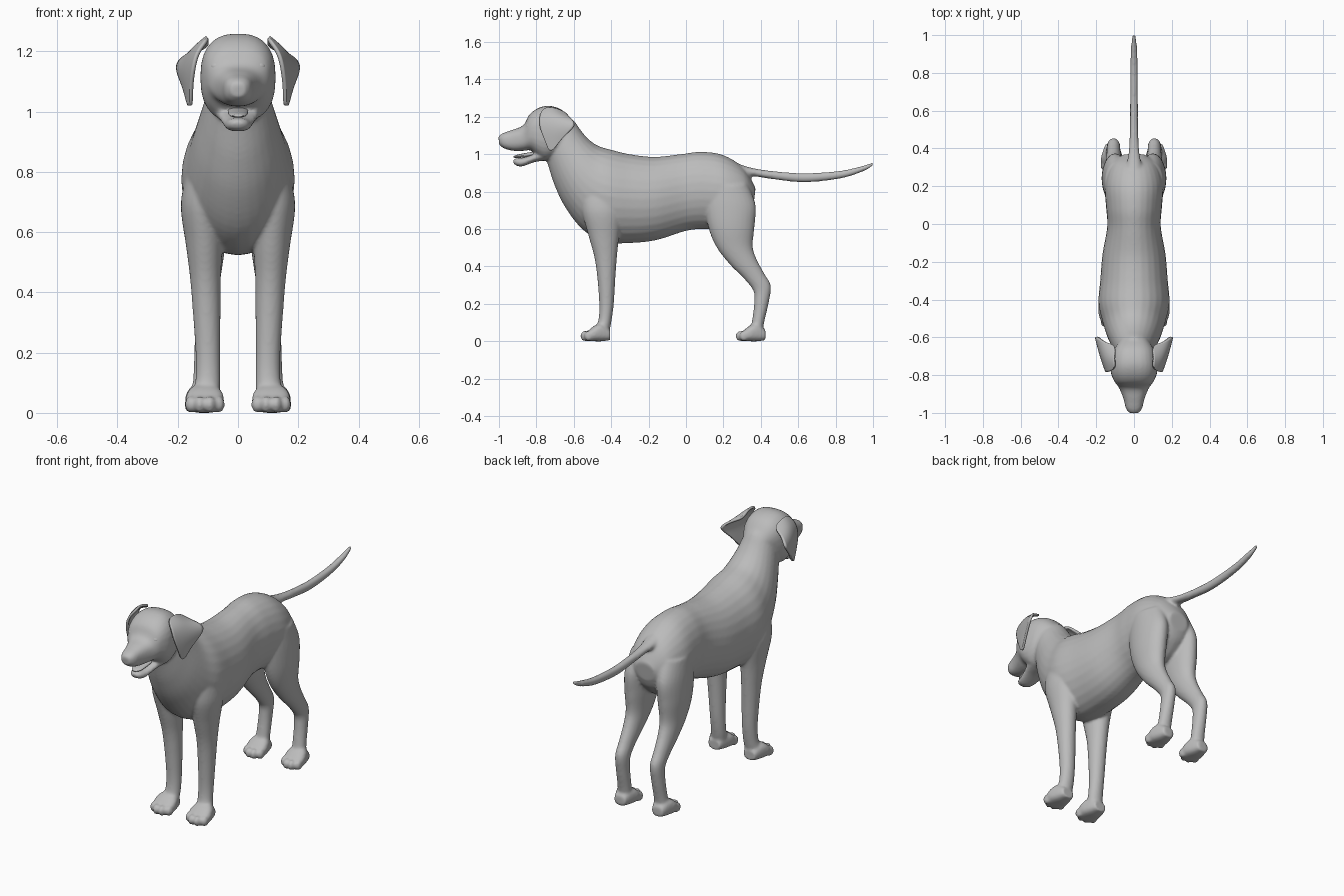
import bpy, bmesh, math
from mathutils import Matrix

coat = bpy.data.materials.new("grey_coat")
coat.diffuse_color = (0.5, 0.5, 0.5, 1)


def spline(stations, steps=5):
    """Catmull-Rom interpolation through cross-section stations."""
    p = [stations[0]] + list(stations) + [stations[-1]]
    out = []
    for i in range(1, len(p) - 2):
        for s in range(steps):
            t = s / steps
            out.append([0.5 * (2 * b + (c - a) * t + (2 * a - 5 * b + 4 * c - d) * t * t
                               + (3 * b - a - 3 * c + d) * t ** 3)
                        for a, b, c, d in zip(*p[i - 1:i + 3])])
    return out + [list(stations[-1])]


def loft(bm, stations, power=1.0, sides=28, mirror=(1,)):
    """Oval tube; station = y, z of one edge, y, z of other edge, centre x, half width."""
    for sx in mirror:
        rings = []
        for ya, za, yb, zb, cx, rx in spline(stations):
            ring = []
            for k in range(sides):
                a = 2 * math.pi * k / sides
                c = math.copysign(abs(math.cos(a)) ** power, math.cos(a))
                s = math.copysign(abs(math.sin(a)) ** power, math.sin(a))
                ring.append(bm.verts.new((sx * (cx + rx * s),
                                          (ya + yb) / 2 + (ya - yb) / 2 * c,
                                          (za + zb) / 2 + (za - zb) / 2 * c)))
            rings.append(ring)
        for r, q in zip(rings, rings[1:]):
            for k in range(sides):
                n = (k + 1) % sides
                bm.faces.new((r[k], r[n], q[n], q[k]))
        bm.faces.new(rings[0])
        bm.faces.new(rings[-1])


def ball(bm, loc, scale):
    m = Matrix.Translation(loc) @ Matrix.Diagonal((*scale, 1))
    bmesh.ops.create_uvsphere(bm, u_segments=20, v_segments=12, radius=1, matrix=m)


def make(name, bm):
    bmesh.ops.recalc_face_normals(bm, faces=bm.faces[:])
    for f in bm.faces:
        f.smooth = True
    me = bpy.data.meshes.new(name)
    bm.to_mesh(me)
    bm.free()
    me.materials.append(coat)
    ob = bpy.data.objects.new(name, me)
    bpy.context.collection.objects.link(ob)
    return ob


BOTH = (1, -1)
bm = bmesh.new()

# Torso and neck, rump to throat
loft(bm, [(.372, .82, .36, .72, 0, .06), (.31, .925, .33, .66, 0, .12),
          (.20, .995, .24, .59, 0, .155), (.08, 1.013, .10, .60, 0, .148),
          (-.03, 1.0, 0, .59, 0, .142), (-.17, .986, -.15, .543, 0, .167),
          (-.30, 1.0, -.28, .526, 0, .178), (-.40, 1.024, -.43, .53, 0, .188),
          (-.47, 1.045, -.55, .595, 0, .168), (-.52, 1.08, -.645, .715, 0, .145),
          (-.56, 1.125, -.705, .84, 0, .12), (-.60, 1.18, -.748, .97, 0, .097),
          (-.64, 1.20, -.78, 1.0, 0, .085)])

# Skull and upper muzzle
loft(bm, [(-.60, 1.17, -.66, 1.02, 0, .08), (-.66, 1.235, -.70, .985, 0, .112),
          (-.73, 1.259, -.75, .965, 0, .124), (-.79, 1.247, -.79, .985, 0, .122),
          (-.837, 1.212, -.83, 1.02, 0, .104), (-.87, 1.155, -.87, 1.018, 0, .078),
          (-.93, 1.13, -.92, 1.018, 0, .056), (-.98, 1.112, -.97, 1.03, 0, .043),
          (-1.003, 1.095, -.998, 1.05, 0, .024)], power=0.8)

# Nose
ball(bm, (0, -.973, 1.085), (.034, .031, .026))

# Lower jaw
loft(bm, [(-.76, 1.04, -.76, .965, 0, .08), (-.82, 1.0, -.81, .958, 0, .062),
          (-.87, .982, -.875, .935, 0, .046), (-.908, .978, -.903, .938, 0, .035),
          (-.924, .968, -.921, .948, 0, .018)], power=0.85)

# Tail
loft(bm, [(.24, .965, .26, .86, 0, .06), (.34, .93, .35, .882, 0, .034),
          (.457, .911, .46, .867, 0, .023), (.633, .899, .633, .85, 0, .021),
          (.82, .911, .825, .87, 0, .02), (.94, .937, .947, .908, 0, .016),
          (.998, .956, 1.004, .942, 0, .009)])

# Front legs
loft(bm, [(-.56, .80, -.36, .80, .11, .06), (-.555, .69, -.34, .69, .12, .07),
          (-.52, .56, -.36, .54, .112, .06), (-.49, .45, -.37, .44, .108, .051),
          (-.474, .34, -.378, .33, .104, .046), (-.464, .20, -.386, .20, .10, .041),
          (-.467, .12, -.398, .11, .10, .041), (-.48, .08, -.41, .05, .105, .045)],
     mirror=BOTH)

# Hind legs with hock
loft(bm, [(.10, .82, .33, .84, .085, .07), (.10, .72, .372, .73, .098, .07),
          (.122, .60, .367, .62, .103, .068), (.165, .50, .357, .51, .105, .056),
          (.235, .41, .377, .44, .107, .046), (.31, .335, .42, .36, .108, .038),
          (.36, .27, .454, .295, .108, .035), (.365, .21, .441, .20, .11, .035),
          (.355, .12, .42, .11, .112, .037), (.345, .07, .41, .05, .115, .04)],
     mirror=BOTH)

# Paws and toes
for dy, cx, w in ((0, .11, 1), (.83, .117, .92)):
    loft(bm, [(-.405 + dy, .06, -.405 + dy, .006, cx, .036 * w),
              (-.45 + dy, .095, -.45 + dy, 0, cx, .054 * w),
              (-.49 + dy, .083, -.49 + dy, 0, cx, .064 * w),
              (-.53 + dy, .05, -.53 + dy, .001, cx, .058 * w)], power=0.75, mirror=BOTH)
    for sx in BOTH:
        for off, ty in ((-.047, -.52), (-.017, -.54), (.017, -.54), (.047, -.52)):
            ball(bm, (sx * (cx + off * w), ty + dy, .028), (.019 * w, .025, .028))

body = make("dog_body", bm)
rem = body.modifiers.new("fuse", "REMESH")
rem.mode = 'VOXEL'
rem.voxel_size = 0.0075
rem.use_smooth_shade = True
smooth = body.modifiers.new("soften", "SMOOTH")
smooth.factor = 0.5
smooth.iterations = 6

# Ears: folded flaps, rows from root to tip
rows = [[(.095, -.765, 1.243), (.108, -.715, 1.252), (.09, -.64, 1.22)],
        [(.135, -.784, 1.20), (.155, -.71, 1.215), (.155, -.63, 1.195)],
        [(.148, -.782, 1.14), (.175, -.71, 1.15), (.215, -.575, 1.16)],
        [(.155, -.755, 1.08), (.17, -.715, 1.085), (.18, -.662, 1.09)],
        [(.155, -.735, 1.025), (.16, -.722, 1.018), (.165, -.705, 1.025)]]
bm = bmesh.new()
grid = [[bm.verts.new(p) for p in row] for row in rows]
for a, b in zip(grid, grid[1:]):
    for k in range(2):
        bm.faces.new((a[k], a[k + 1], b[k + 1], b[k]))
ears = make("ears", bm)
ears.modifiers.new("flip", "MIRROR")
sub = ears.modifiers.new("round", "SUBSURF")
sub.levels = sub.render_levels = 3
sol = ears.modifiers.new("thickness", "SOLIDIFY")
sol.thickness = 0.012
sol.offset = 0

# Eyes
bm = bmesh.new()
for sx in BOTH:
    ball(bm, (sx * .068, -.838, 1.15), (.024, .017, .017))
make("eyes", bm)

# Tongue
bm = bmesh.new()
loft(bm, [(-.79, 1.018, -.79, .995, 0, .034), (-.85, 1.008, -.85, .985, 0, .033),
          (-.90, .998, -.90, .98, 0, .028), (-.922, .99, -.922, .982, 0, .014)])
make("tongue", bm)
